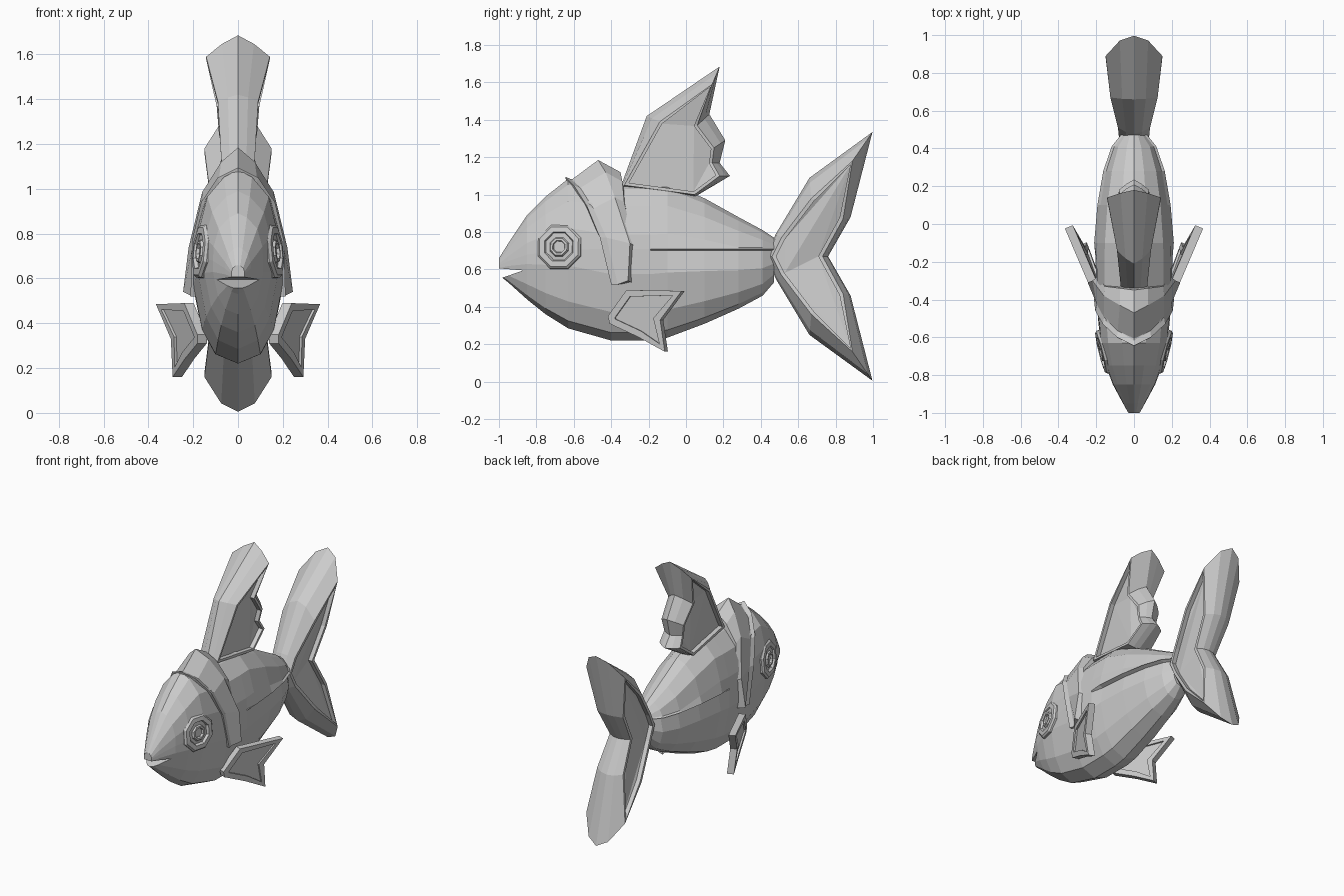
import bpy, bmesh, math
from mathutils import Vector, Matrix

if "Cube" in bpy.data.objects:
    bpy.data.objects.remove(bpy.data.objects["Cube"])

GREY = (0.6, 0.6, 0.6, 1)
mat = bpy.data.materials.new("plain grey")
mat.use_nodes = True
mat.diffuse_color = GREY
mat.node_tree.nodes["Principled BSDF"].inputs["Base Color"].default_value = GREY


def finish(name, bm):
    """Turn a bmesh into a flat shaded object."""
    bmesh.ops.remove_doubles(bm, verts=bm.verts, dist=0.0005)
    bmesh.ops.recalc_face_normals(bm, faces=bm.faces)
    mesh = bpy.data.meshes.new(name)
    bm.to_mesh(mesh)
    bm.free()
    mesh.materials.append(mat)
    ob = bpy.data.objects.new(name, mesh)
    bpy.context.collection.objects.link(ob)
    return ob


def bridge(bm, a, b, closed=True):
    n = len(a)
    for i in range(n if closed else n - 1):
        j = (i + 1) % n
        bm.faces.new((a[i], a[j], b[j], b[i]))


def loop(bm, pts):
    return [bm.verts.new(p) for p in pts]


def inset(pts, d):
    """Move a closed 2D outline inwards by about d."""
    area = sum(p[0] * q[1] - q[0] * p[1] for p, q in zip(pts, pts[1:] + pts[:1]))
    sign = 1 if area > 0 else -1
    out = []
    for i, p in enumerate(pts):
        p = Vector(p)
        a = (p - Vector(pts[i - 1])).normalized()
        b = (Vector(pts[(i + 1) % len(pts)]) - p).normalized()
        n = Vector((-a.y - b.y, a.x + b.x)) * sign
        n /= max(n.length_squared / 2, 0.6)
        out.append(tuple(p + n * d))
    return out


def fin(name, outline, rim, widths, border, depth, bulge, place=lambda x, y, z: (x, y, z)):
    """Fin with a central ridge, a rounded wide rim and a sunken panel on each side."""
    bm = bmesh.new()
    mid = loop(bm, [place(0, y, z) for y, z in outline])
    between = [Vector(r).lerp(Vector(o), bulge) for r, o in zip(rim, outline)]
    panel = inset(rim, border)
    for s in (1, -1):
        half = loop(bm, [place(s * w / 2, p.x, p.y) for p, w in zip(between, widths)])
        edge = loop(bm, [place(s * w, y, z) for (y, z), w in zip(rim, widths)])
        lip = loop(bm, [place(s * w, y, z) for (y, z), w in zip(panel, widths)])
        floor = loop(bm, [place(s * max(w - depth, 0.01), y, z)
                          for (y, z), w in zip(panel, widths)])
        for a, b in ((mid, half), (half, edge), (edge, lip), (lip, floor)):
            bridge(bm, a, b)
        face = bm.faces.new(floor)
        face.normal_update()
        bmesh.ops.triangulate(bm, faces=[face], ngon_method="EAR_CLIP")
    return finish(name, bm)


# Body: rings of (y, top, bottom, half width)
RINGS = [(-1.0, 0.66, 0.57, 0.03), (-0.95, 0.74, 0.53, 0.058), (-0.85, 0.89, 0.44, 0.112),
         (-0.75, 0.99, 0.36, 0.15), (-0.63, 1.085, 0.285, 0.178), (-0.4, 1.065, 0.22, 0.2),
         (-0.19, 1.065, 0.22, 0.203), (-0.1, 1.065, 0.235, 0.2),
         (0.1, 0.98, 0.31, 0.183), (0.28, 0.88, 0.39, 0.152), (0.41, 0.81, 0.46, 0.108),
         (0.47, 0.77, 0.53, 0.06)]
SECTION = [(0, 0), (0.5, 0.05), (0.8, 0.18), (1, 0.42)]
UPPER = [(0.97, 0.67), (0.77, 0.85), (0.35, 0.96), (0, 1)]
bm = bmesh.new()
prev = None
for y, top, bot, w in RINGS:
    h = top - bot
    half = [(k * w, bot + t * h) for k, t in SECTION]
    # ledge along the flank
    crease = 0.705 if y > -0.5 else bot + 0.52 * h
    step = 0.018 if y > -0.185 else 0
    half += [(w - step, crease - 0.005), (w + step * 0.6, crease + 0.005)]
    half += [(k * w, max(bot + t * h, crease + 0.012) if k else top) for k, t in UPPER]
    ring = loop(bm, [(x, y, z) for x, z in half] +
                [(-x, y, z) for x, z in half[-2:0:-1]])
    if prev:
        bridge(bm, prev, ring)
    else:
        bm.faces.new(ring)
    prev = ring
bm.faces.new(prev)
body = finish("body", bm)

# Mouth: wedge cut from the snout
bm = bmesh.new()
wedge = [(-1.06, 0.615), (-0.99, 0.605), (-0.87, 0.595), (-0.97, 0.56), (-1.06, 0.535)]
sides = [loop(bm, [(x, y, z) for y, z in wedge]) for x in (-0.3, 0.3)]
bridge(bm, *sides)
for side in sides:
    bm.faces.new(side)
cutter = finish("mouth_cutter", bm)
cutter.hide_render = True
mod = body.modifiers.new("mouth", "BOOLEAN")
mod.operation = "DIFFERENCE"
mod.solver = "EXACT"
mod.object = cutter
bpy.context.view_layer.objects.active = body
bpy.ops.object.modifier_apply(modifier="mouth")
bpy.data.objects.remove(cutter)

# Gill collar: front edge, crest and rear edge from crown to cheek
FRONT = [(0, -0.645, 1.095), (0.09, -0.60, 1.05), (0.165, -0.53, 0.94),
         (0.205, -0.46, 0.77), (0.212, -0.40, 0.52)]
CREST = [(0, -0.47, 1.185), (0.075, -0.43, 1.12), (0.16, -0.38, 0.985),
         (0.22, -0.30, 0.74), (0.245, -0.31, 0.54)]
REAR = [(0, -0.35, 1.12), (0.075, -0.34, 1.07), (0.155, -0.33, 0.96),
        (0.195, -0.28, 0.73), (0.19, -0.29, 0.53)]
bm = bmesh.new()


def sink(pts):
    """Tuck an edge into the body so the collar has a visible thickness."""
    return [(x * 0.82, y + 0.01, z - 0.05 if z > 0.9 else z) for x, y, z in pts]


groove = [(x * 0.96, y + 0.035, z - 0.014 if z > 0.9 else z) for x, y, z in FRONT]
for s in (1, -1):
    strips = [loop(bm, [(s * x, y, z) for x, y, z in pts])
              for pts in (sink(FRONT), FRONT, groove, CREST, REAR, sink(REAR))]
    for a, b in zip(strips, strips[1:]):
        bridge(bm, a, b, closed=False)
    bm.faces.new([strip[-1] for strip in strips])
finish("gill_collar", bm)

# Eyes: eight-sided stepped discs
EYE = [(0.127, -0.05), (0.127, 0.008), (0.115, 0.02), (0.085, 0.022), (0.076, 0.006),
       (0.056, 0.010), (0.048, 0.022), (0.036, 0.022), (0.030, 0.004)]
for side, s in (("left", 1), ("right", -1)):
    bm = bmesh.new()
    prev = None
    for r, d in EYE:
        ring = loop(bm, [(r * math.cos(a), r * math.sin(a), d)
                         for a in [math.pi * (k + 0.5) / 4 for k in range(8)]])
        if prev:
            bridge(bm, prev, ring)
        prev = ring
    bm.faces.new(prev)
    turn = Vector((s, -0.25, 0.1)).to_track_quat("Z", "Y").to_matrix().to_4x4()
    bm.transform(Matrix.Translation((s * 0.157, -0.675, 0.72)) @ turn)
    finish(side + "_eye", bm)

# Dorsal fin
fin("dorsal_fin",
    [(-0.35, 1.04), (-0.21, 1.42), (0.18, 1.685), (0.125, 1.43), (0.21, 1.29),
     (0.18, 1.17), (0.235, 1.10), (0.05, 0.99)],
    [(-0.33, 1.05), (-0.14, 1.39), (0.14, 1.59), (0.06, 1.37), (0.15, 1.25),
     (0.14, 1.17), (0.18, 1.10), (0.045, 1.0)],
    [0.07, 0.09, 0.142, 0.095, 0.085, 0.07, 0.08, 0.09], 0.016, 0.03, 0.6)

# Tail fin: upper lobe reflected about the root height
MID = 0.67


def reflect(pts):
    """Add the lower lobe; first and last points lie on the axis."""
    return pts + [(y, 2 * MID - z) for y, z in pts[-2:0:-1]]


w = [0.08, 0.085, 0.125, 0.15, 0.1, 0.08]
fin("tail_fin",
    reflect([(0.43, MID), (0.48, 0.79), (0.66, 1.09), (0.997, 1.335), (0.88, 0.88), (0.76, MID)]),
    reflect([(0.46, MID), (0.51, 0.77), (0.67, 0.98), (0.89, 1.18), (0.84, 0.87), (0.73, MID)]),
    w + w[-2:0:-1], 0.02, 0.03, 0.76)

# Pectoral fins: flat forked plates angled out from the belly
PLATE = [(-0.41, 0.35), (-0.31, 0.49), (-0.015, 0.485), (-0.13, 0.33), (-0.105, 0.16),
         (-0.25, 0.24), (-0.40, 0.31)]
for side, s in (("left", 1), ("right", -1)):
    def place(x, y, z, s=s):
        out = 0.167 + 0.43 * (y + 0.4) + 0.11 * (z - 0.37)
        return (s * (out + x), y - 0.4 * x, z)
    fin(side + "_pectoral_fin", PLATE, PLATE, [0.021] * 7, 0.035, 0.012, 0.5, place)
